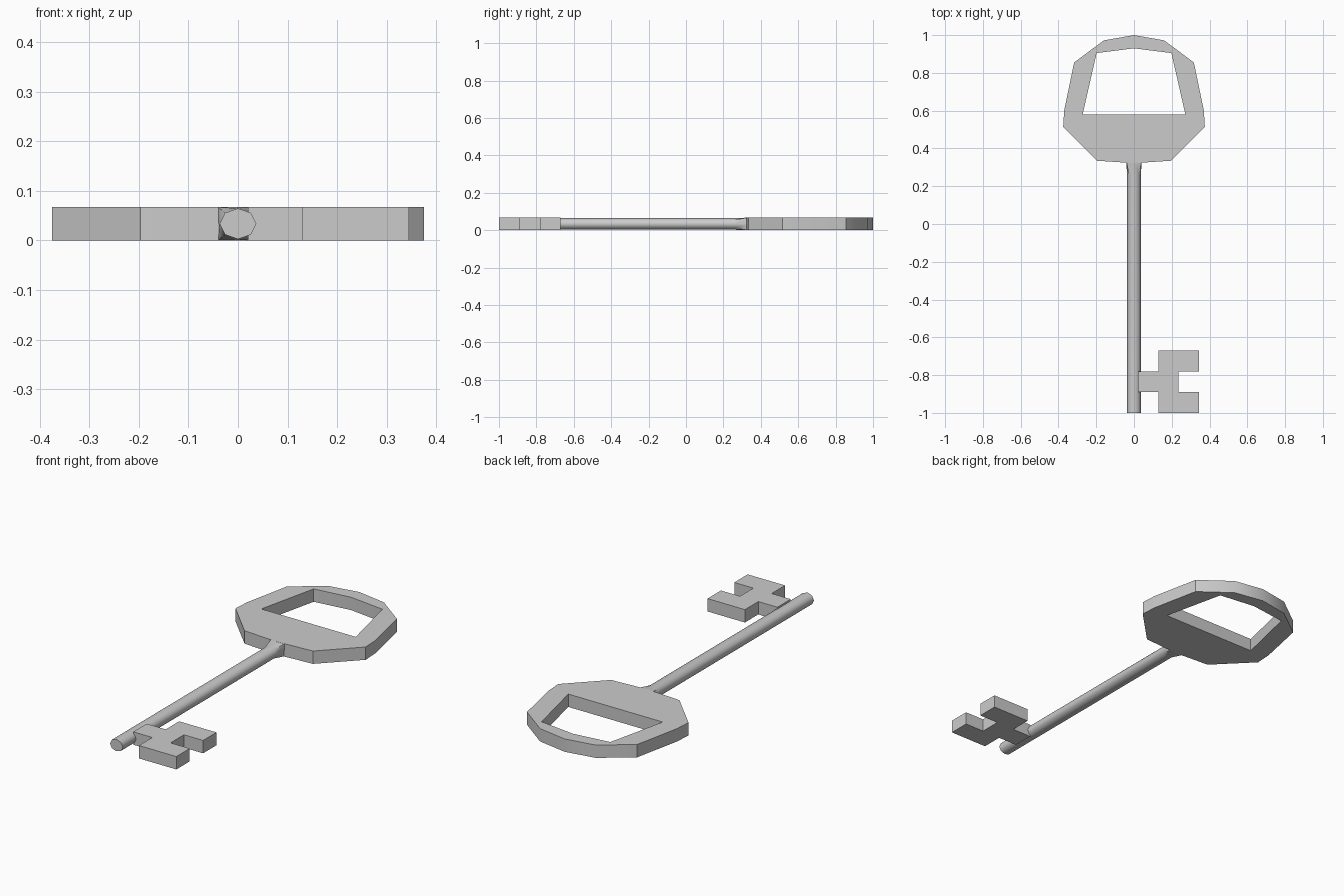
import bpy, bmesh, math

cube = bpy.data.objects.get("Cube")
if cube:
    bpy.data.objects.remove(cube, do_unlink=True)

THICK = 0.067
MID = THICK / 2

steel = bpy.data.materials.new("light_grey_metal")
steel.use_nodes = True
grey = (0.6, 0.6, 0.6, 1)
steel.diffuse_color = grey
steel.node_tree.nodes["Principled BSDF"].inputs["Base Color"].default_value = grey


def finish(obj, angle):
    bpy.ops.object.select_all(action="DESELECT")
    obj.select_set(True)
    bpy.context.view_layer.objects.active = obj
    bpy.ops.object.shade_smooth_by_angle(angle=math.radians(angle))


def plate(name, outlines, angle):
    """Flat plate from closed outlines; inner outlines become holes."""
    curve = bpy.data.curves.new(name, "CURVE")
    curve.dimensions = "2D"
    curve.fill_mode = "BOTH"
    curve.extrude = MID
    for pts in outlines:
        spline = curve.splines.new("POLY")
        spline.points.add(len(pts) - 1)
        for p, (x, y) in zip(spline.points, pts):
            p.co = (x, y, 0, 1)
        spline.use_cyclic_u = True
    temp = bpy.data.objects.new(name, curve)
    bpy.context.collection.objects.link(temp)
    mesh = bpy.data.meshes.new_from_object(temp.evaluated_get(
        bpy.context.evaluated_depsgraph_get()))
    bpy.data.objects.remove(temp, do_unlink=True)
    bm = bmesh.new()
    bm.from_mesh(mesh)
    bmesh.ops.remove_doubles(bm, verts=bm.verts, dist=0.0005)
    bmesh.ops.dissolve_limit(bm, angle_limit=0.01, verts=bm.verts, edges=bm.edges)
    bmesh.ops.recalc_face_normals(bm, faces=bm.faces)
    bmesh.ops.translate(bm, verts=bm.verts, vec=(0, 0, MID))
    bm.to_mesh(mesh)
    bm.free()
    mesh.materials.clear()
    mesh.materials.append(steel)
    obj = bpy.data.objects.new(name, mesh)
    bpy.context.collection.objects.link(obj)
    finish(obj, angle)


def mirrored(half):
    return half + [(-x, y) for x, y in reversed(half) if x > 0]


# Handle: faceted ring with a keystone-shaped opening
outer = [(0, 1), (0.16, 0.972), (0.317, 0.855), (0.37, 0.6),
         (0.375, 0.515), (0.197, 0.335), (0, 0.322)]
opening = [(0, 0.93), (0.198, 0.905), (0.272, 0.58)]
plate("handle", [mirrored(outer), mirrored(opening)], 30)

# Bit: neck, upright and two teeth
plate("bit", [[(0.02, -0.89), (0.13, -0.89), (0.13, -1), (0.345, -1),
               (0.345, -0.89), (0.235, -0.89), (0.235, -0.78), (0.345, -0.78),
               (0.345, -0.67), (0.13, -0.67), (0.13, -0.78), (0.02, -0.78)]], 30)

# Shaft: eight-sided rod flaring to a square socket at the handle
bm = bmesh.new()
rings = []
for y, square in ((-1, False), (0.26, False), (0.33, True)):
    ring = []
    for k in range(8):
        c, s = math.cos(k * math.pi / 4), math.sin(k * math.pi / 4)
        if square:
            m = max(abs(c), abs(s))
            x, z = 0.04 * c / m, MID * s / m
        else:
            x, z = 0.037 * c, 0.031 * s
        ring.append(bm.verts.new((x, y, MID + z)))
    rings.append(ring)
for a, b in zip(rings, rings[1:]):
    for k in range(8):
        n = (k + 1) % 8
        bm.faces.new((a[k], a[n], b[n], b[k]))
bm.faces.new(rings[0])
bm.faces.new(rings[-1])
bmesh.ops.recalc_face_normals(bm, faces=bm.faces)
mesh = bpy.data.meshes.new("shaft")
bm.to_mesh(mesh)
bm.free()
mesh.materials.append(steel)
shaft = bpy.data.objects.new("shaft", mesh)
bpy.context.collection.objects.link(shaft)
finish(shaft, 60)
